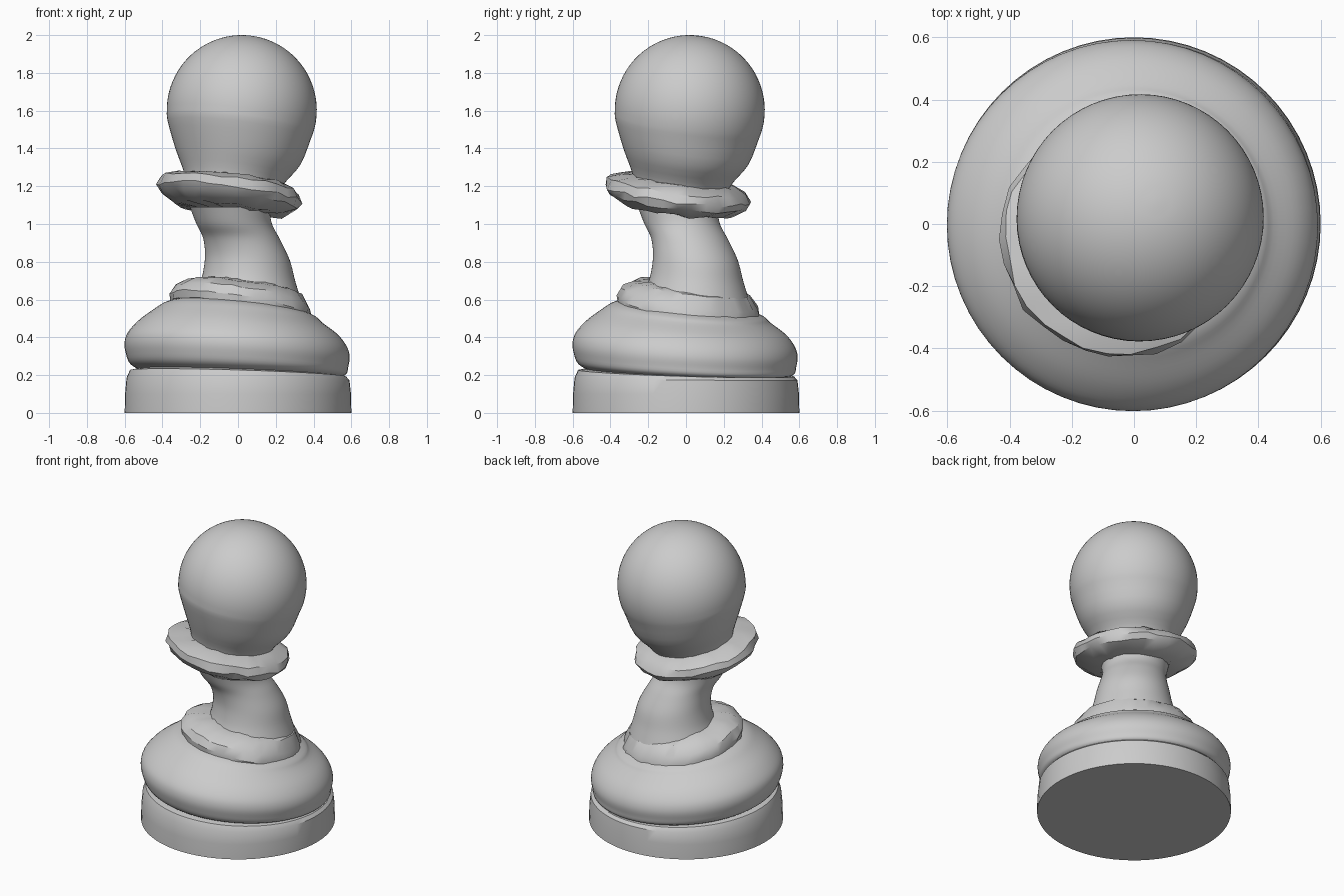
import bpy, bmesh, math, random
from mathutils import Vector

random.seed(4)
cube = bpy.data.objects.get("Cube")
if cube:
    bpy.data.objects.remove(cube, do_unlink=True)

# Single matte grey
grey = bpy.data.materials.new("stone_grey")
grey.use_nodes = True
colour = (0.6, 0.6, 0.6, 1)
grey.diffuse_color = colour
grey.node_tree.nodes["Principled BSDF"].inputs["Base Color"].default_value = colour


def spline(rings, steps):
    """Round a ring list by Catmull-Rom interpolation."""
    pts = [Vector(r) for r in rings]
    pts = [2 * pts[0] - pts[1]] + pts + [2 * pts[-1] - pts[-2]]
    out = []
    for a, b, c, d in zip(pts, pts[1:], pts[2:], pts[3:]):
        for i in range(steps):
            t = i / steps
            out.append(b + (c - a) * t / 2 + (a * 2 - b * 5 + c * 4 - d) * t * t / 2
                       + (b * 3 - a - c * 3 + d) * t ** 3 / 2)
    return out + [pts[-2]]


def loft(name, rings, steps=1, sides=64, chip=0):
    """Skin rings of (radius, height, diagonal shift, tilt slope)."""
    bm = bmesh.new()
    loops = []
    for radius, height, shift, slope in spline(rings, steps):
        turn = Vector((0, 0, 1)).rotation_difference(Vector((-slope, -slope, 1)))
        loop = []
        for i in range(sides):
            a = math.tau * i / sides
            p = turn @ Vector((radius * math.cos(a), radius * math.sin(a), 0))
            wear = Vector([random.uniform(-chip, chip) for _ in range(3)])
            loop.append(bm.verts.new(p + wear + Vector((shift, shift, height))))
        loops.append(loop)
    for low, high in zip(loops, loops[1:]):
        for i in range(sides):
            j = (i + 1) % sides
            bm.faces.new((low[i], low[j], high[j], high[i]))
    bm.faces.new(loops[0][::-1])
    bm.faces.new(loops[-1])
    mesh = bpy.data.meshes.new(name)
    bm.to_mesh(mesh)
    bm.free()
    mesh.materials.append(grey)
    obj = bpy.data.objects.new(name, mesh)
    bpy.context.collection.objects.link(obj)
    bpy.ops.object.select_all(action="DESELECT")
    obj.select_set(True)
    bpy.context.view_layer.objects.active = obj
    bpy.ops.object.shade_smooth_by_angle(angle=math.radians(32))
    return obj


# Round foot and the slightly tilted belly above its groove
loft("base", [(.6, 0, 0, 0), (.598, .1, 0, 0), (.59, .18, 0, -.01),
              (.572, .21, 0, -.03), (.5, .22, 0, -.04)])
loft("belly", [(.5, .2, 0, -.04), (.57, .23, 0, -.05), (.59, .28, -.005, -.06),
               (.597, .335, -.005, -.06), (.58, .39, -.005, -.06),
               (.53, .45, 0, -.07), (.45, .51, 0, -.08),
               (.4, .545, .015, -.1), (.3, .58, .02, -.1)], steps=4)

# Chipped collar around the foot of the neck
loft("lower_collar", [(.33, .5, .015, -.16), (.38, .52, .015, -.17),
                      (.385, .56, .015, -.17), (.365, .61, .02, -.16),
                      (.31, .66, .03, -.13), (.22, .68, .04, -.12)],
     sides=40, chip=.006)

# Bent neck
loft("neck", [(.27, .64, .06, -.1), (.245, .72, .058, -.08), (.225, .82, .05, -.06),
              (.205, .92, .02, -.03), (.2, 1, -.02, 0), (.21, 1.09, -.045, 0)], steps=5)

# Chipped, tilted disc under the head
loft("upper_collar", [(.15, 1.07, -.045, -.12), (.28, 1.075, -.045, -.12),
                      (.365, 1.12, -.045, -.12), (.385, 1.16, -.045, -.12),
                      (.372, 1.205, -.045, -.12), (.3, 1.235, -.04, -.12),
                      (.2, 1.24, -.03, -.12)], sides=30, chip=.009)

# Head: tapered throat running into a ball
ball, middle, lean = .397, 1.603, .13
throat = [(.25, 1.2, -.03, -lean), (.275, 1.26, -.02, -lean), (.335, 1.36, 0, -lean)]
dome = []
for k in range(-2, 12):
    a = math.radians(k * 8)
    rise = ball * math.sin(a) / math.sqrt(1 + 2 * lean * lean)
    dome.append((ball * math.cos(a), middle + rise, .02 + lean * rise, -lean))
loft("head", throat + dome, steps=3)
